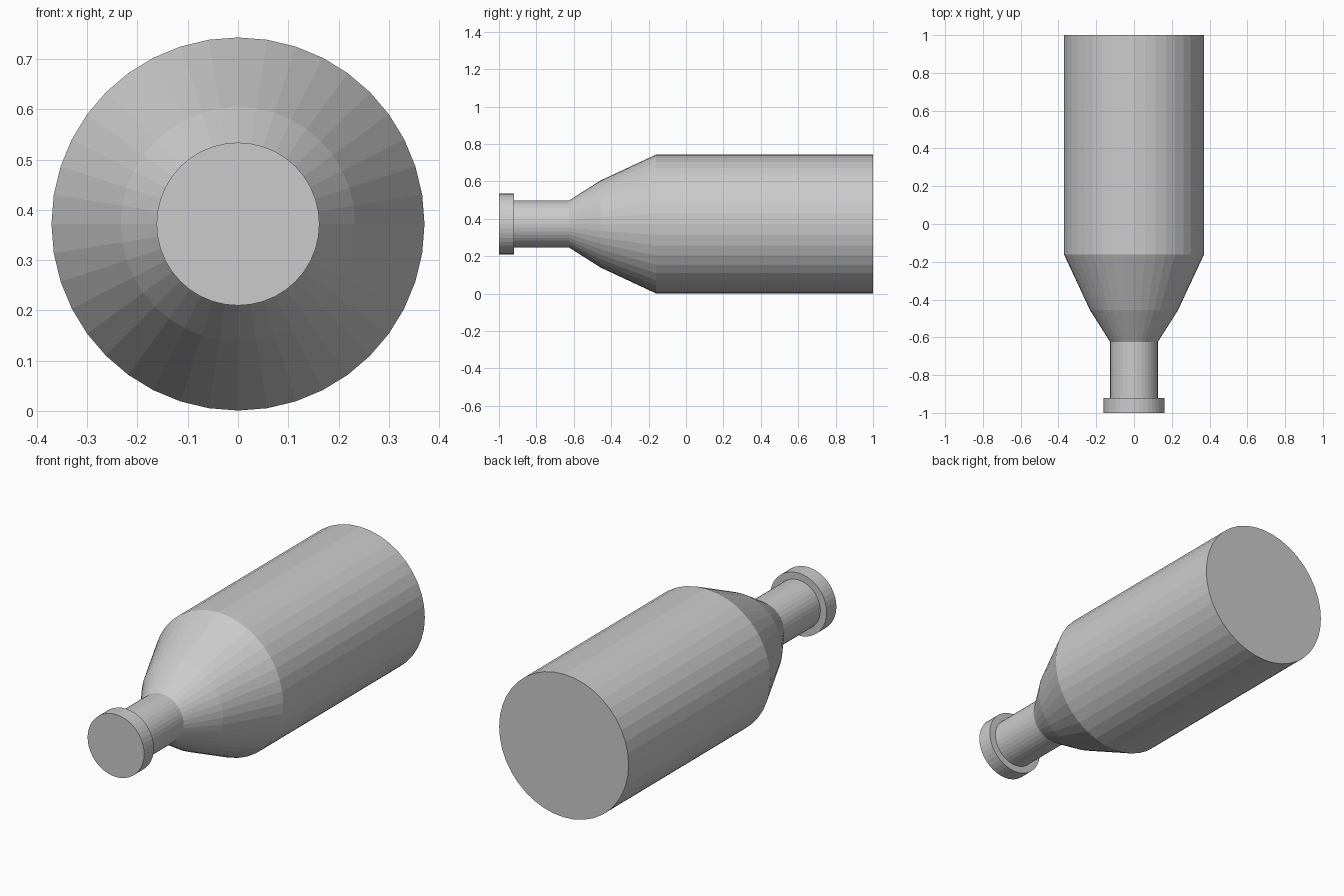
import bpy, bmesh, math

if "Cube" in bpy.data.objects:
    bpy.data.objects.remove(bpy.data.objects["Cube"])

SIDES = 40
AXIS_Z = 0.372


def lathe(name, profile):
    """Revolve (y, radius) points about the lengthwise axis and cap both ends."""
    bm = bmesh.new()
    rings = []
    for y, r in profile:
        ring = []
        for i in range(SIDES):
            a = 2 * math.pi * i / SIDES
            ring.append(bm.verts.new((r * math.cos(a), y, r * math.sin(a))))
        rings.append(ring)
    for a, b in zip(rings, rings[1:]):
        for i in range(SIDES):
            j = (i + 1) % SIDES
            bm.faces.new((a[i], a[j], b[j], b[i]))
    bm.faces.new(rings[0])
    bm.faces.new(rings[-1])
    bmesh.ops.recalc_face_normals(bm, faces=bm.faces)
    mesh = bpy.data.meshes.new(name)
    bm.to_mesh(mesh)
    bm.free()
    obj = bpy.data.objects.new(name, mesh)
    obj.location.z = AXIS_Z
    bpy.context.collection.objects.link(obj)
    return obj


# Bottle lying on its side: lip, stepped neck, two-slope shoulder, straight body
lathe("bottle", [
    (-1.0, 0.162), (-0.92, 0.162),      # lip
    (-0.92, 0.126), (-0.625, 0.126),    # neck
    (-0.456, 0.233), (-0.161, 0.371),   # shoulder
    (1.0, 0.371),                       # body
])
